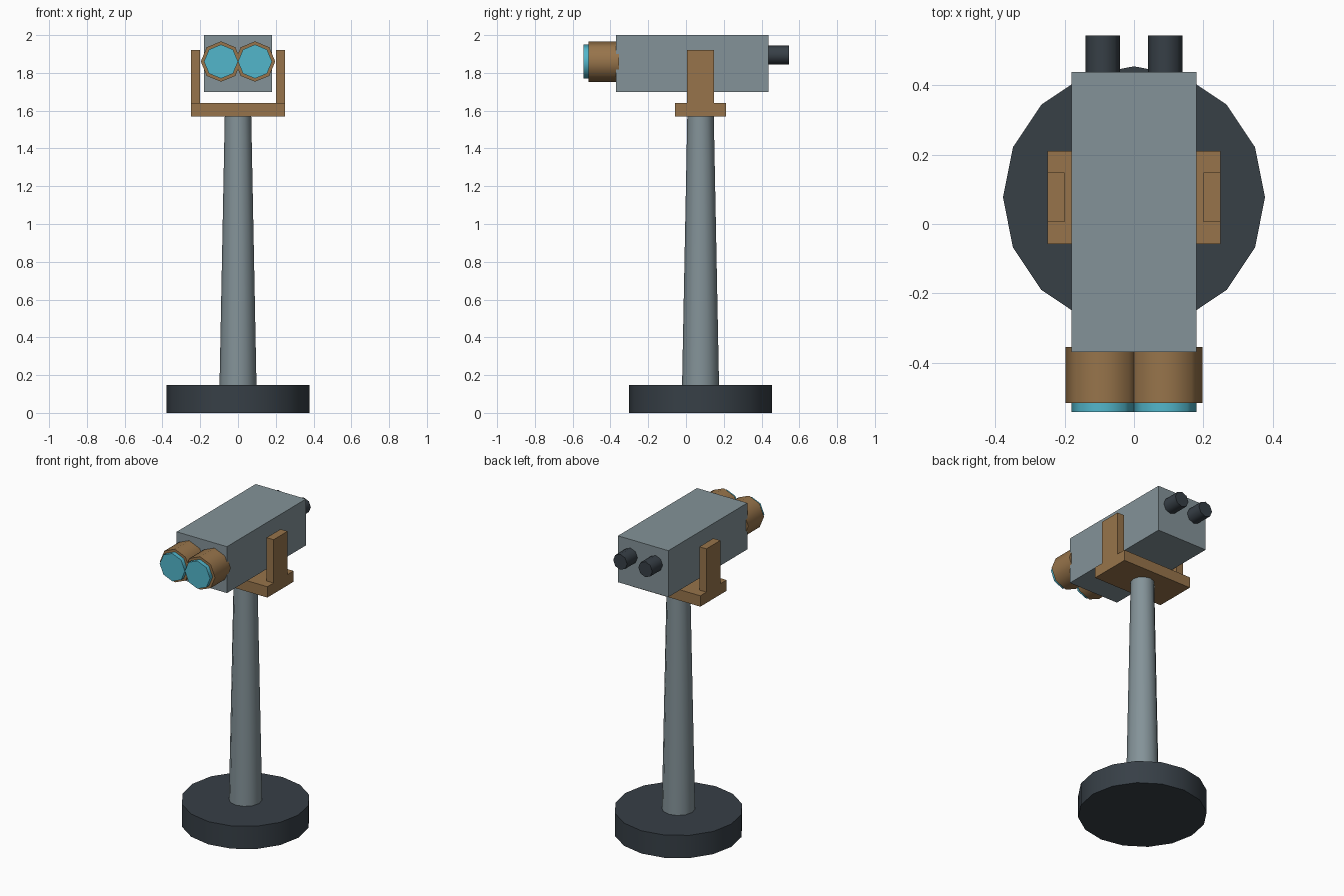
import bpy
import math

if "Cube" in bpy.data.objects:
    bpy.data.objects.remove(bpy.data.objects["Cube"])


def material(name, rgb):
    m = bpy.data.materials.new(name)
    m.diffuse_color = (*rgb, 1)
    m.use_nodes = True
    m.node_tree.nodes["Principled BSDF"].inputs["Base Color"].default_value = m.diffuse_color
    return m


STEEL = material("steel", (0.23, 0.29, 0.315))
DARK = material("dark_metal", (0.038, 0.05, 0.062))
BRONZE = material("bronze", (0.31, 0.175, 0.07))
GLASS = material("glass", (0.085, 0.47, 0.6))
POST_Y = 0.077  # axis of the stand


def box(name, x, y, z, mat):
    """Box from (min, max) pairs on each axis."""
    lo, hi = zip(x, y, z)
    bpy.ops.mesh.primitive_cube_add(size=1, location=[(a + b) / 2 for a, b in zip(lo, hi)])
    ob = bpy.context.object
    ob.scale = [b - a for a, b in zip(lo, hi)]
    bpy.ops.object.transform_apply(location=False, rotation=False, scale=True)
    ob.name = name
    ob.data.materials.append(mat)
    return ob


def tube(name, sides, r1, r2, start, length, mat, along_y=False):
    """Smooth low-sided cylinder or taper along z or y, with a vertex on +x."""
    x, y, z = start
    loc = (x, y + length / 2, z) if along_y else (x, y, z + length / 2)
    bpy.ops.mesh.primitive_cone_add(vertices=sides, radius1=r1, radius2=r2, depth=length,
                                    location=loc,
                                    rotation=(-math.pi / 2 if along_y else 0, 0, 0))
    ob = bpy.context.object
    ob.name = name
    ob.data.materials.append(mat)
    bpy.ops.object.shade_smooth_by_angle(angle=math.radians(50))
    return ob


# Stand
tube("base", 16, 0.378, 0.378, (0, POST_Y, 0), 0.147, DARK)
tube("post", 12, 0.098, 0.07, (0, POST_Y, 0.14), 1.435, STEEL)

# Yoke and viewer body
box("yoke_base", (-0.25, 0.25), (-0.057, 0.211), (1.57, 1.64), BRONZE)
box("body", (-0.18, 0.18), (-0.37, 0.438), (1.70, 2.0), STEEL)

# Paired parts on both sides
for side, s in (("left", -1), ("right", 1)):
    box(f"yoke_arm_{side}", sorted((0.2 * s, 0.25 * s)), (0.006, 0.149), (1.63, 1.92), BRONZE)
    tube(f"barrel_{side}", 8, 0.107, 0.107, (0.09 * s, -0.516, 1.86), 0.161, BRONZE, True)
    tube(f"lens_{side}", 8, 0.09, 0.09, (0.09 * s, -0.543, 1.86), 0.04, GLASS, True)
    tube(f"eyepiece_{side}", 8, 0.05, 0.05, (0.09 * s, 0.42, 1.895), 0.124, DARK, True)
